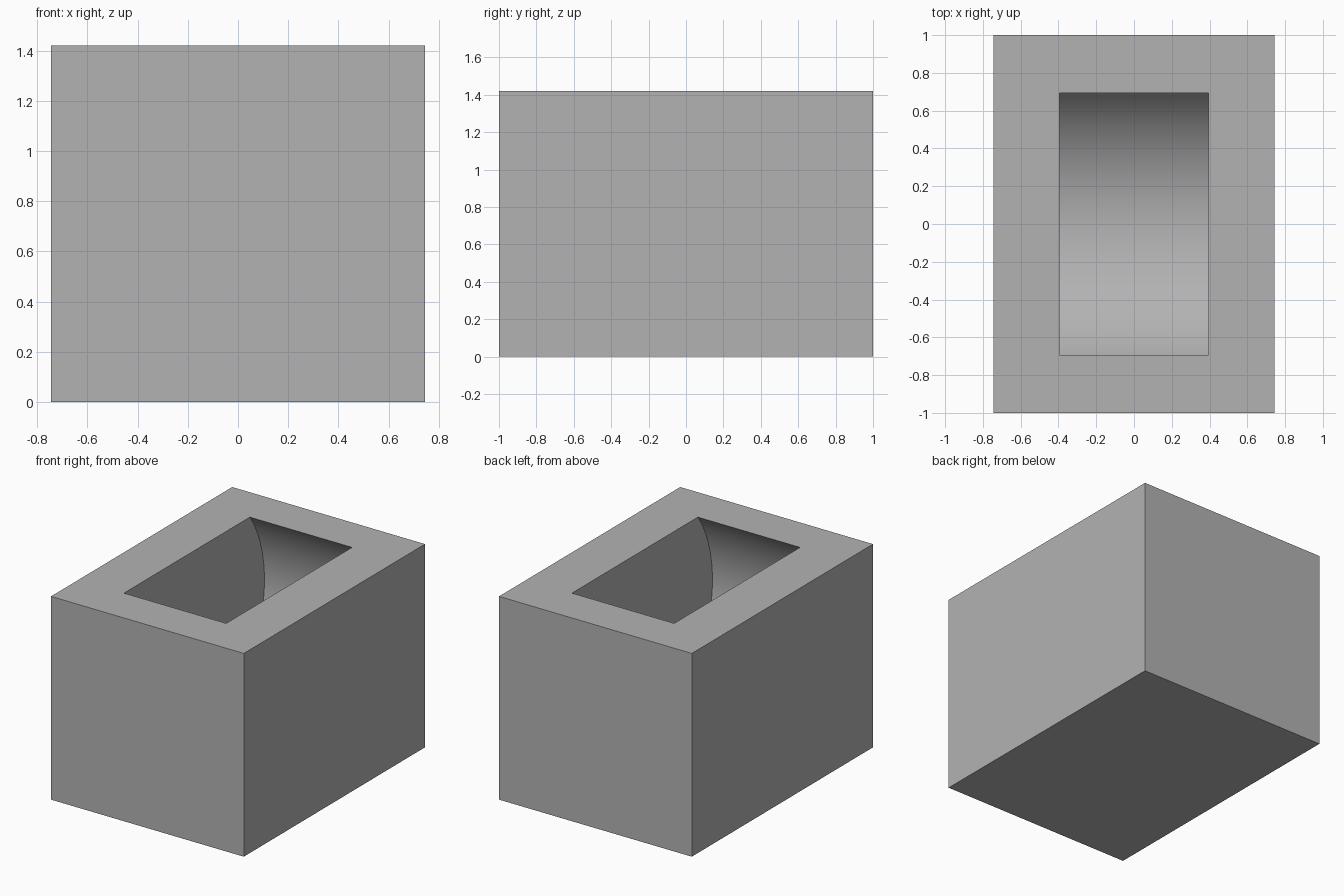
import bpy, math

if "Cube" in bpy.data.objects:
    bpy.data.objects.remove(bpy.data.objects["Cube"])

WIDTH, LENGTH, HEIGHT = 1.49, 2.0, 1.42
SLOT_WIDTH, SLOT_HALF, AXIS_DEPTH = 0.79, 0.695, 0.5

grey = bpy.data.materials.new("plain grey")
grey.use_nodes = True
colour = (0.45, 0.45, 0.45, 1)
grey.diffuse_color = colour
grey.node_tree.nodes["Principled BSDF"].inputs["Base Color"].default_value = colour

# Solid block
bpy.ops.mesh.primitive_cube_add(size=1, location=(0, 0, HEIGHT / 2))
block = bpy.context.object
block.name = "block"
block.scale = (WIDTH, LENGTH, HEIGHT)
bpy.ops.object.transform_apply(location=True, rotation=True, scale=True)
block.data.materials.append(grey)

# Wheel-shaped cutter lying across the block, opening through the top
bpy.ops.mesh.primitive_cylinder_add(
    vertices=128, radius=math.hypot(SLOT_HALF, AXIS_DEPTH), depth=SLOT_WIDTH,
    location=(0, 0, HEIGHT - AXIS_DEPTH), rotation=(0, math.pi / 2, 0))
cutter = bpy.context.object
cutter.name = "slot_cutter"
bpy.ops.object.transform_apply(location=True, rotation=True, scale=True)
cutter.data.materials.append(grey)
cutter.hide_render = True

# Carve the round-bottomed slot
bpy.ops.object.select_all(action="DESELECT")
block.select_set(True)
bpy.context.view_layer.objects.active = block
carve = block.modifiers.new("slot", "BOOLEAN")
carve.operation = "DIFFERENCE"
carve.solver = "EXACT"
carve.object = cutter
bpy.ops.object.modifier_apply(modifier=carve.name)
bpy.data.objects.remove(cutter)

bpy.ops.object.shade_smooth_by_angle(angle=math.radians(30))
